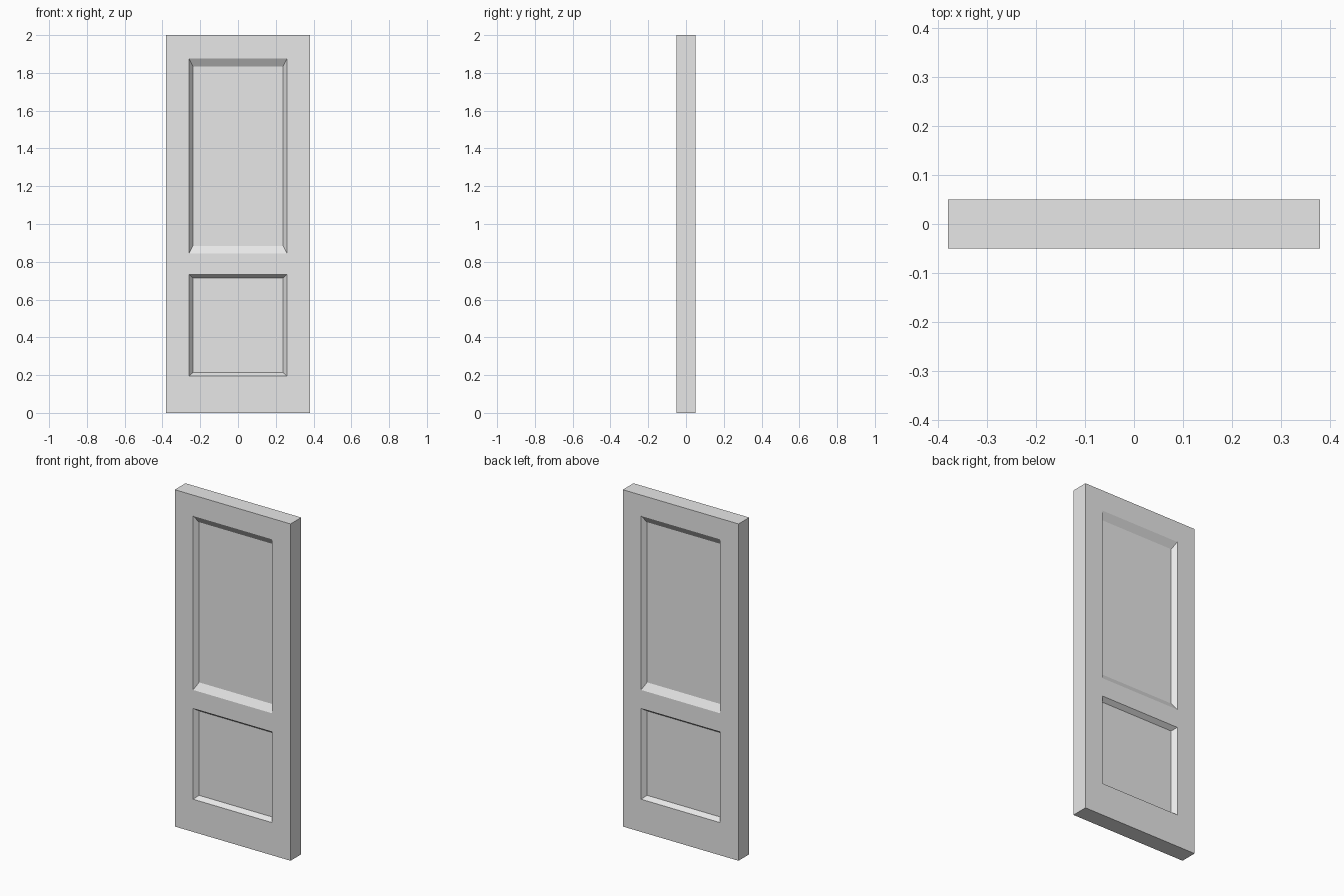
import bpy
import bmesh
from mathutils import Matrix, Vector

cube = bpy.data.objects.get("Cube")
if cube:
    bpy.data.objects.remove(cube, do_unlink=True)

# Overall slab and recessed panels: (bottom, top, sloped border height)
WIDTH, THICK, HEIGHT = 0.76, 0.10, 2.0
PANEL_HALF, BORDER, DEPTH = 0.26, 0.021, 0.026
PANELS = [(0.194, 0.733, 0.019), (0.843, 1.876, 0.041)]

# Painted door colour
paint = bpy.data.materials.new("light_grey_paint")
paint.use_nodes = True
paint.diffuse_color = (0.8, 0.8, 0.8, 1)
paint.node_tree.nodes["Principled BSDF"].inputs["Base Color"].default_value = paint.diffuse_color

# Slab
bm = bmesh.new()
bmesh.ops.create_cube(bm, size=1, matrix=Matrix.Translation((0, 0, HEIGHT / 2))
                      @ Matrix.Diagonal((WIDTH, THICK, HEIGHT, 1)))


def slice_slab(point, normal):
    bmesh.ops.bisect_plane(bm, geom=bm.verts[:] + bm.edges[:] + bm.faces[:],
                           plane_co=point, plane_no=normal)


# Stile and rail lines
for side in (-1, 1):
    slice_slab(Vector((side * PANEL_HALF, 0, 0)), Vector((1, 0, 0)))
for bottom, top, _ in PANELS:
    for z in (bottom, top):
        slice_slab(Vector((0, 0, z)), Vector((0, 0, 1)))

# Sunken panels with sloped borders on both sides
for bottom, top, slope in PANELS:
    middle = (bottom + top) / 2
    bm.normal_update()
    faces = [f for f in bm.faces if abs(f.normal.y) > 0.9
             and abs(f.calc_center_median().x) < PANEL_HALF
             and bottom < f.calc_center_median().z < top]
    bmesh.ops.inset_individual(bm, faces=faces, thickness=0.01)
    for face in faces:
        for v in face.verts:
            v.co.x = (PANEL_HALF - BORDER) * (1 if v.co.x > 0 else -1)
            v.co.y = (THICK / 2 - DEPTH) * (1 if v.co.y > 0 else -1)
            v.co.z = top - slope if v.co.z > middle else bottom + slope

bmesh.ops.recalc_face_normals(bm, faces=bm.faces[:])
mesh = bpy.data.meshes.new("door_panel")
bm.to_mesh(mesh)
bm.free()
mesh.materials.append(paint)
door = bpy.data.objects.new("door_panel", mesh)
bpy.context.collection.objects.link(door)
